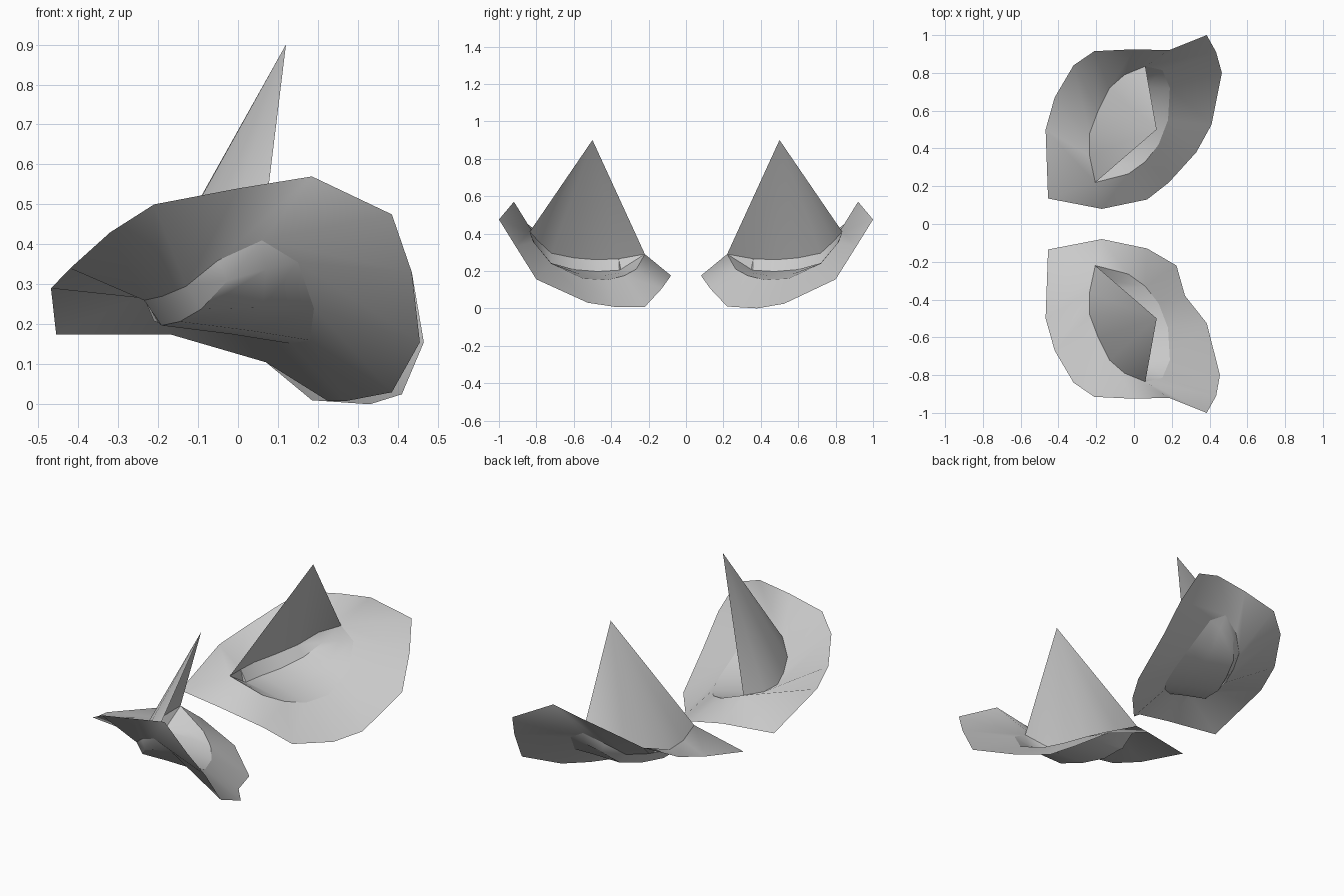
import bpy, bmesh
from mathutils import Vector as V

if "Cube" in bpy.data.objects:
    bpy.data.objects.remove(bpy.data.objects["Cube"])

# Outer edge of one shell and the matching points round its opening (y > 0 side)
OUTER = [(-.455, .135, .175), (-.17, .08, .175), (.07, .13, .105), (.185, .22, .01),
         (.33, .38, 0), (.41, .525, .025), (.465, .8, .155), (.435, .91, .33),
         (.385, 1, .475), (.185, .92, .57), (0, .925, .54), (-.21, .915, .5),
         (-.32, .84, .43), (-.42, .67, .34), (-.468, .5, .29)]
INNER = [(-.205, .22, .29), (-.205, .22, .29), (-.03, .265, .21), (.06, .33, .175),
         (.13, .42, .152), (.18, .55, .16), (.19, .72, .24), (.15, .815, .355),
         (.06, .835, .41), (.06, .835, .41), (-.05, .79, .36), (-.13, .72, .295),
         (-.19, .6, .27), (-.235, .48, .26), (-.235, .36, .265)]
APEX = (.12, .5, .9)


def build(name, faces, sign):
    """Make a smooth mesh from polygons given as point lists, mirrored by sign."""
    bm = bmesh.new()
    for pts in faces:
        clean = []
        for p in map(V, pts):
            if all((p - q).length > 1e-5 for q in clean):
                clean.append(p)
        if len(clean) > 2:
            bm.faces.new([bm.verts.new((p.x, p.y * sign, p.z)) for p in clean])
    bmesh.ops.remove_doubles(bm, verts=bm.verts, dist=1e-4)
    bmesh.ops.recalc_face_normals(bm, faces=bm.faces)
    if sum(f.normal.z for f in bm.faces) < 0:
        bmesh.ops.reverse_faces(bm, faces=bm.faces)
    me = bpy.data.meshes.new(name)
    bm.to_mesh(me)
    bm.free()
    ob = bpy.data.objects.new(name, me)
    bpy.context.collection.objects.link(ob)
    bpy.ops.object.select_all(action='DESELECT')
    ob.select_set(True)
    bpy.context.view_layer.objects.active = ob
    bpy.ops.object.shade_smooth_by_angle(angle=0.7)


def strip(a, b):
    return [(a[i], a[i + 1], b[i + 1], b[i]) for i in range(len(a) - 1)]


for side, sign in (("left", 1), ("right", -1)):
    outer = list(OUTER)
    if sign < 0:  # this side has a notch in its lower edge
        outer[3:7] = [(.225, .22, .008), (.27, .38, .008), (.385, .525, .03), (.455, .8, .155)]

    # Flared rim
    build(side + "_rim", strip(outer + outer[:1], INNER + INNER[:1]), sign)

    # Tall pointed lid: a fan from the back of the opening
    arc = INNER[8:] + INNER[:1]
    build(side + "_lid", [(arc[i], arc[i + 1], APEX) for i in range(len(arc) - 1)], sign)

    # Sagging pocket filling the opening
    back = [INNER[i] for i in (0, 14, 14, 13, 12, 11, 10, 9)]
    front = INNER[1:9]
    low = [V(b).lerp(V(f), .12) - V((0, 0, .05)) for b, f in zip(back, front)]
    mid = [V(b).lerp(V(f), .6) - V((0, 0, .02)) for b, f in zip(back, front)]
    low[0] = mid[0] = V(back[0])
    low[-1] = mid[-1] = V(back[-1])
    build(side + "_pocket", strip(back, low) + strip(low, mid) + strip(mid, front), sign)
